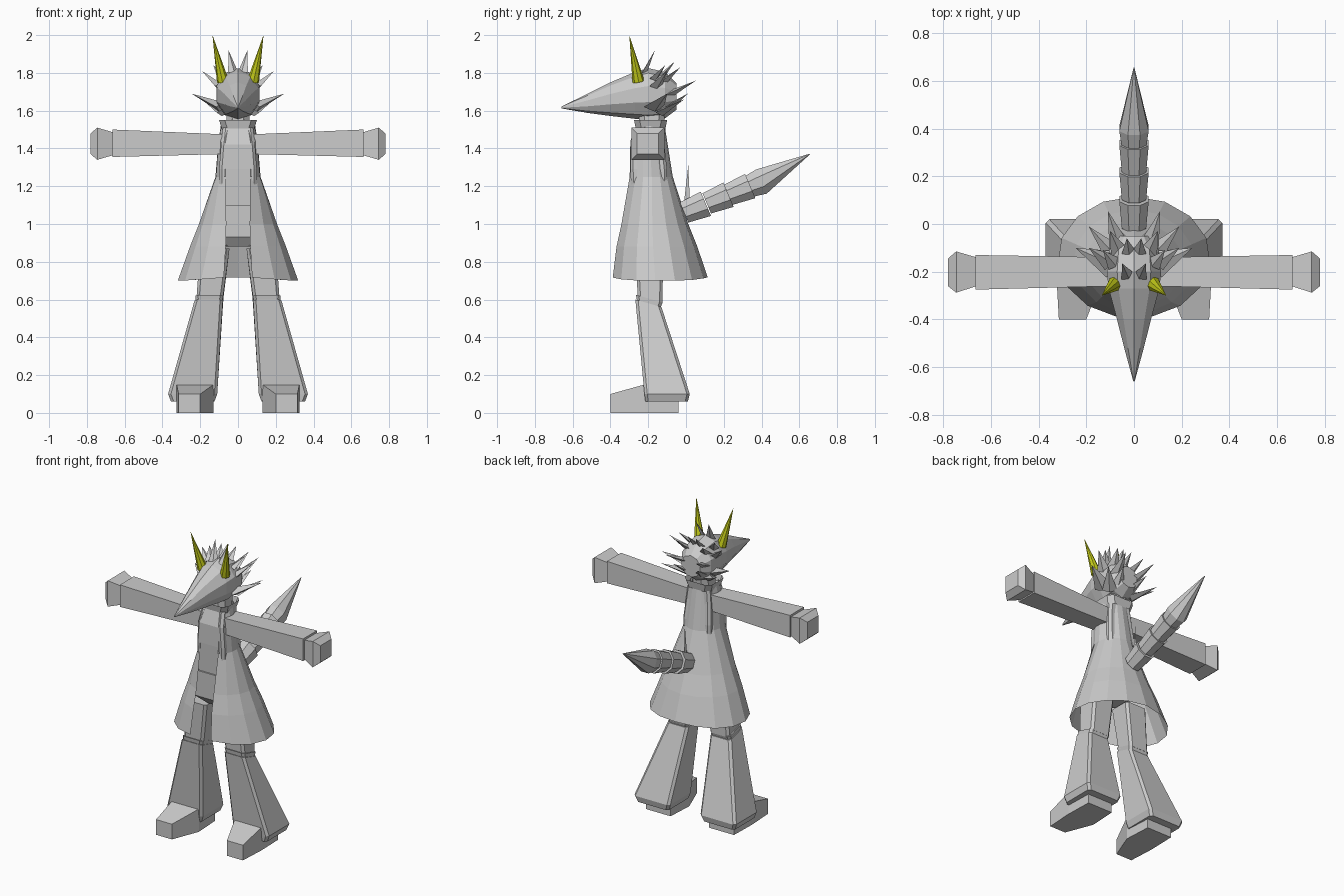
import bpy, bmesh
from math import sin, cos, pi, asin
from mathutils import Vector, Matrix

if "Cube" in bpy.data.objects:
    bpy.data.objects.remove(bpy.data.objects["Cube"])


def make(name, bm, mirror=False, mat=None):
    bmesh.ops.recalc_face_normals(bm, faces=bm.faces)
    me = bpy.data.meshes.new(name)
    bm.to_mesh(me)
    bm.free()
    ob = bpy.data.objects.new(name, me)
    bpy.context.collection.objects.link(ob)
    if mirror:
        ob.modifiers.new("mirror", 'MIRROR')
    if mat:
        me.materials.append(mat)
    return ob


def loft(bm, rings, closed=True, caps=True):
    rows = [[bm.verts.new(p) for p in r] for r in rings]
    n = len(rows[0])
    for a, b in zip(rows, rows[1:]):
        for i in range(n if closed else n - 1):
            j = (i + 1) % n
            bm.faces.new((a[i], a[j], b[j], b[i]))
    if caps:
        bm.faces.new(rows[0])
        bm.faces.new(rows[-1])
    return bm


def rect(x0, x1, y0, y1, z, tilt=0, c=0.015):
    """Chamfered horizontal rectangle; the back edge drops by tilt."""
    pts = [(x0 + c, y0), (x1 - c, y0), (x1, y0 + c), (x1, y1 - c),
           (x1 - c, y1), (x0 + c, y1), (x0, y1 - c), (x0, y0 + c)]
    return [(x, y, z - tilt * (y - y0) / (y1 - y0)) for x, y in pts]


def xrect(x, y0, y1, z0, z1):
    return [(x, y0, z0), (x, y1, z0), (x, y1, z1), (x, y0, z1)]


def yrect(y, x0, x1, z0, z1):
    return [(x0, y, z0), (x1, y, z0), (x1, y, z1), (x0, y, z1)]


def spike(bm, base, tip, r, flat=0.45, n=4):
    base, d = Vector(base), Vector(tip) - Vector(base)
    m = (Matrix.Translation(base + d / 2) @ d.to_track_quat('Z', 'Y').to_matrix().to_4x4()
         @ Matrix.Diagonal((r, r * flat, 1, 1)))
    bmesh.ops.create_cone(bm, cap_ends=True, segments=n, radius1=1, radius2=0,
                          depth=d.length, matrix=m)


# shoes
make("shoe", loft(bmesh.new(), [yrect(-.40, .20, .315, 0, .10),
                                yrect(-.22, .13, .325, 0, .15),
                                yrect(-.04, .14, .32, 0, .065)]), True)

# trousers: flared lower legs, knee bands, upper legs
make("lower_leg", loft(bmesh.new(), [rect(.125, .355, -.215, .01, .06),
                                     rect(.11, .37, -.22, .02, .10),
                                     rect(.08, .23, -.268, -.13, .60, .04)]), True)
make("knee_band", loft(bmesh.new(), [rect(.085, .225, -.26, -.135, .595, .04),
                                     rect(.078, .226, -.265, -.125, .625, .04)]), True)
make("upper_leg", loft(bmesh.new(), [rect(.08, .22, -.255, -.125, .61, .03),
                                     rect(.045, .20, -.27, -.12, .87)]), True)

# torso
make("hips", loft(bmesh.new(), [rect(-.06, .06, -.25, -.13, .88),
                                rect(-.13, .13, -.29, -.10, .93),
                                rect(-.11, .11, -.295, -.10, 1.10)]))
make("torso", loft(bmesh.new(), [rect(-.10, .10, -.285, -.10, 1.09),
                                 rect(-.10, .10, -.295, -.10, 1.29),
                                 rect(-.09, .09, -.295, -.115, 1.42),
                                 rect(-.08, .08, -.265, -.12, 1.51)]))
make("neck", loft(bmesh.new(), [rect(-.06, .06, -.25, -.12, 1.49, c=.03),
                                rect(-.06, .06, -.25, -.11, 1.60, c=.03)]))
make("collar", loft(bmesh.new(), [rect(-.085, .085, -.265, -.11, 1.50, c=.03),
                                  rect(-.10, .10, -.275, -.10, 1.55, c=.03)], caps=False))

# open long coat: z, half gap, front y, half width, back y
levels = [(1.53, .05, -.27, .09, -.115), (1.44, .065, -.318, .105, -.10),
          (1.25, .065, -.318, .12, -.07), (1.0, .062, -.35, .207, .012),
          (.88, .065, -.375, .255, .06), (.70, .075, -.395, .32, .115)]
rings = []
for z, g, yf, w, yb in levels:
    t0 = asin(g / w)
    ring = []
    for i in range(8):
        t = t0 + (pi - t0) * i / 7
        lift = .018 * cos(t) ** 4 if z == .70 else 0
        ring.append((w * sin(t), (yf + yb) / 2 - (yb - yf) / 2 * cos(t), z + lift))
    rings.append(ring)
make("coat", loft(bmesh.new(), rings, closed=False, caps=False), True)

# arms and hands
make("arm", loft(bmesh.new(), [xrect(.08, -.26, -.14, 1.37, 1.475),
                               xrect(.665, -.275, -.13, 1.355, 1.50)]), True)
make("hand", loft(bmesh.new(), [xrect(.66, -.26, -.14, 1.365, 1.485),
                                xrect(.745, -.288, -.115, 1.34, 1.51),
                                xrect(.78, -.26, -.145, 1.37, 1.48)]), True)

# tail: three flared segments and a pointed end
def tail_ring(y, z, r, n=8):
    a = .40
    return [(r * .95 * cos(k), y - r * 1.08 * sin(k) * sin(a), z + r * 1.08 * sin(k) * cos(a))
            for k in (2 * pi * (i + .5) / n for i in range(n))]

bm = bmesh.new()
for y in (-.01, .11, .225):
    z = 1.065 + .40 * y
    loft(bm, [tail_ring(y, z, .058), tail_ring(y + .115, z + .046, .07)])
loft(bm, [tail_ring(.33, 1.197, .058), tail_ring(.40, 1.225, .07),
          tail_ring(.655, 1.37, .002)])
make("tail", bm)

# thin fin above the tail root
bm = bmesh.new()
bm.faces.new([bm.verts.new(p) for p in ((0, -.01, 1.12), (0, .02, 1.13), (0, .012, 1.31))])
make("tail_fin", bm)

# head with long snout: y, bottom z, top z, half width
rings = []
for y, zb, zt, w in [(-.66, 1.612, 1.622, .003), (-.52, 1.588, 1.69, .043),
                     (-.40, 1.572, 1.75, .075), (-.27, 1.557, 1.805, .112),
                     (-.20, 1.55, 1.825, .12), (-.11, 1.56, 1.805, .11),
                     (-.05, 1.605, 1.745, .07)]:
    rings.append([(w * sin(k), y, (zb + zt) / 2 + (zt - zb) / 2 * cos(k))
                  for k in (2 * pi * i / 10 for i in range(10))])
make("head", loft(bmesh.new(), rings))

# horns
yellow = bpy.data.materials.new("horn_yellow")
yellow.diffuse_color = (.55, .6, .01, 1)
yellow.use_nodes = True
yellow.node_tree.nodes["Principled BSDF"].inputs["Base Color"].default_value = yellow.diffuse_color
bm = bmesh.new()
spike(bm, (.08, -.252, 1.755), (.135, -.30, 2.0), .032, 1, 8)
make("horn", bm, True, yellow)

# spiky hair tufts
bm = bmesh.new()
for base, tip, r in [((.09, -.17, 1.62), (.245, -.10, 1.69), .06),
                     ((.08, -.13, 1.59), (.19, -.01, 1.66), .045),
                     ((.10, -.16, 1.73), (.19, -.10, 1.81), .04),
                     ((.08, -.17, 1.77), (.13, -.11, 1.84), .035),
                     ((.06, -.10, 1.68), (.11, .055, 1.76), .045),
                     ((.06, -.12, 1.75), (.10, -.03, 1.83), .04),
                     ((.05, -.09, 1.62), (.09, .01, 1.69), .04),
                     ((.025, -.22, 1.80), (.05, -.165, 1.92), .03),
                     ((.02, -.13, 1.78), (.03, -.06, 1.86), .035)]:
    spike(bm, base, tip, r)
make("hair_tufts", bm, True)
